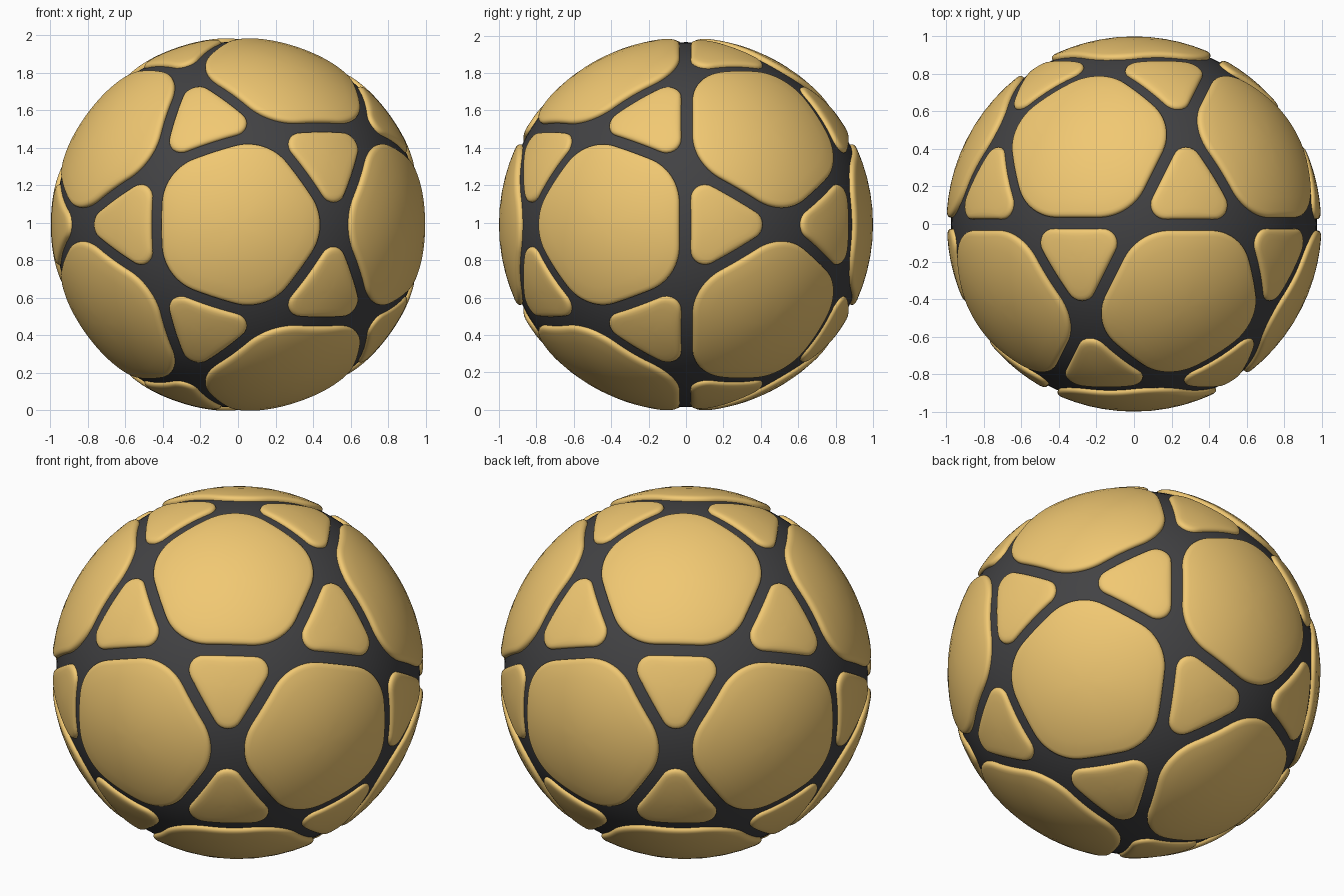
import bpy, bmesh, math
from itertools import combinations
from mathutils import Vector

if "Cube" in bpy.data.objects:
    bpy.data.objects.remove(bpy.data.objects["Cube"])

CZ = 0.99  # height of the ball centre


def material(name, rgb):
    m = bpy.data.materials.new(name)
    m.diffuse_color = (*rgb, 1)
    m.use_nodes = True
    m.node_tree.nodes["Principled BSDF"].inputs["Base Color"].default_value = m.diffuse_color
    return m


gold = material("gold", (0.88, 0.58, 0.17))
dark = material("dark_grey", (0.055, 0.055, 0.058))

# Panel directions: one pentagon on each y pole and a ring of five beside it
axes = [Vector((0, -1, 0)), Vector((0, 1, 0))]
for k in range(5):
    a = math.radians(72 * k)
    p = Vector((2 * math.cos(a), -1, 2 * math.sin(a))).normalized()
    axes += [p, -p]


def near(a, b):
    return abs(a.dot(b) - 1 / math.sqrt(5)) < 0.01


def outline(phi, n, d, rf):
    """Polar radius of a rounded n-gon; phi = 0 is a corner."""
    half = math.pi / n
    phi = abs((phi + half) % (2 * half) - half)
    psi = half - phi
    if d * math.tan(psi) <= (d - rf) * math.tan(half):
        return d / math.cos(psi)
    c = (d - rf) / math.cos(half)
    return c * math.cos(phi) + math.sqrt(rf * rf - (c * math.sin(phi)) ** 2)


def add_panel(bm, centre, corner, n, d, rf, top):
    """Raised spherical cap with a rounded rim."""
    u = (corner - centre * corner.dot(centre)).normalized()
    v = centre.cross(u)
    seg = 24 * n
    # (inset from the outline, drop below the top radius)
    rim = [(0, .045), (0, .020), (.002, .014), (.006, .009), (.013, .0045),
           (.024, .0015), (.040, 0)]
    levels = [(1, i, top - h) for i, h in rim]
    levels += [(f, .040, top) for f in (.8, .6, .4, .2)]
    rings = []
    for f, inset, r in levels:
        ring = []
        for s in range(seg):
            t = 2 * math.pi * s / seg
            rho = (outline(t, n, d, rf) - inset) * f
            q = centre + (u * math.cos(t) + v * math.sin(t)) * rho
            ring.append(bm.verts.new(q.normalized() * r))
        rings.append(ring)
    for a, b in zip(rings, rings[1:]):
        for s in range(seg):
            e = (s + 1) % seg
            bm.faces.new((a[s], a[e], b[e], b[s]))
    mid = bm.verts.new(centre * top)
    for s in range(seg):
        bm.faces.new((rings[-1][s], rings[-1][(s + 1) % seg], mid))


def finish(bm, name, mat):
    for f in bm.faces:
        f.smooth = True
    me = bpy.data.meshes.new(name)
    bm.to_mesh(me)
    bm.free()
    me.materials.append(mat)
    ob = bpy.data.objects.new(name, me)
    ob.location.z = CZ
    bpy.context.collection.objects.link(ob)


# Dark core showing in the grooves
bm = bmesh.new()
bmesh.ops.create_uvsphere(bm, u_segments=128, v_segments=64, radius=0.975)
finish(bm, "core", dark)

# Twelve large pentagon panels
bm = bmesh.new()
for c in axes:
    add_panel(bm, c, next(o for o in axes if near(c, o)), 5, 0.456, 0.28, 1.0)
finish(bm, "pentagon_panels", gold)

# Twenty small triangle panels between them
bm = bmesh.new()
for a, b, c in combinations(axes, 3):
    if near(a, b) and near(b, c) and near(a, c):
        add_panel(bm, (a + b + c).normalized(), a + b, 3, 0.164, 0.08, 0.997)
finish(bm, "triangle_panels", gold)
